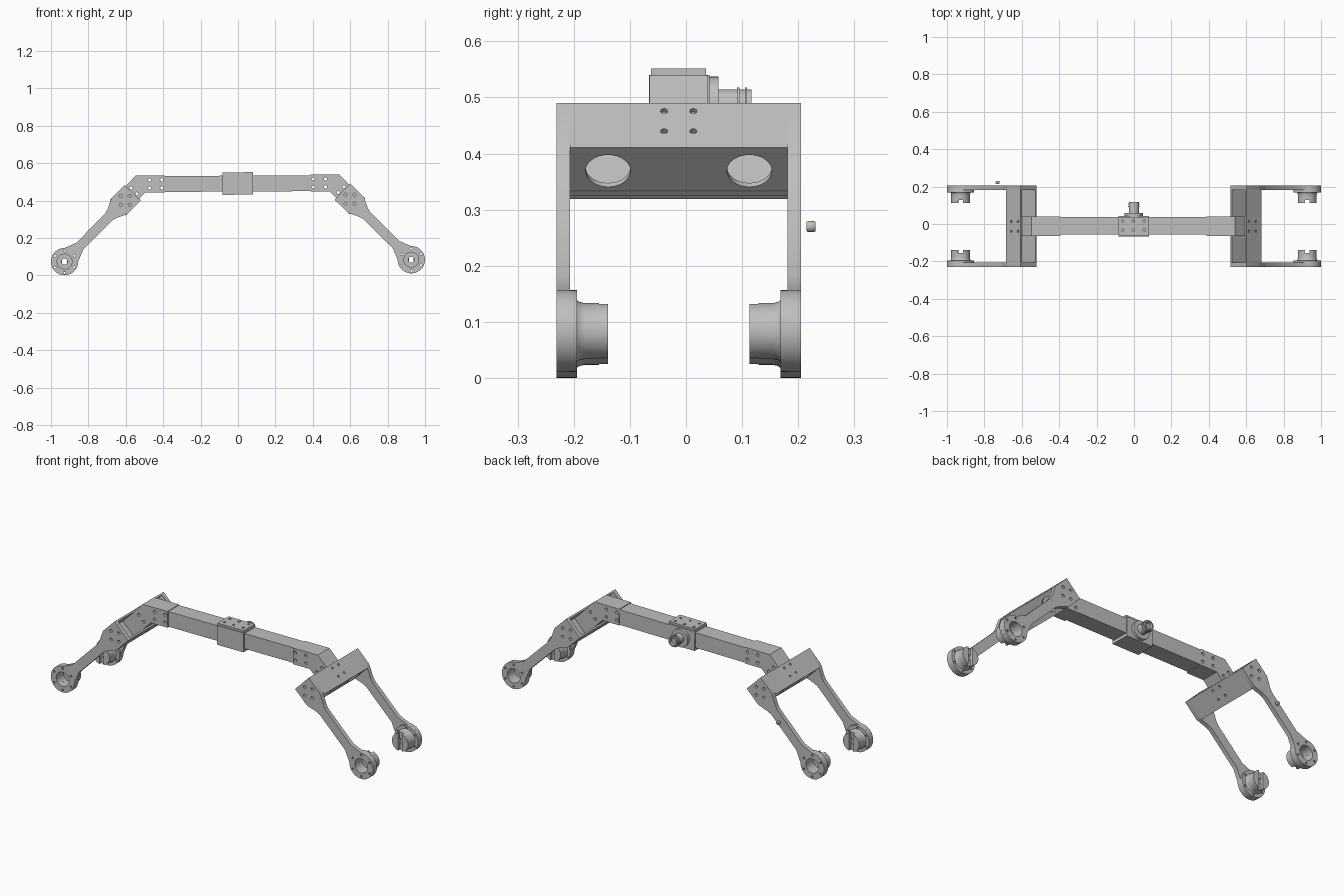
import bpy, bmesh
from math import sin, cos, pi, radians, acos
from mathutils import Matrix, Vector

cube = bpy.data.objects.get("Cube")
if cube:
    bpy.data.objects.remove(cube, do_unlink=True)

grey = bpy.data.materials.new("plain grey")
grey.use_nodes = True
grey.diffuse_color = (0.52, 0.52, 0.52, 1)
grey.node_tree.nodes["Principled BSDF"].inputs["Base Color"].default_value = grey.diffuse_color

TILT = Matrix.Rotation(-0.0055, 4, "Y")     # the frame leans very slightly
MID_Y = -0.013                              # centre line of the frame
FOOT_X, FOOT_Z = 0.927, 0.0785
R = 0.5 ** 0.5
parts = []


def frame(a, b, c, origin=(0, 0, 0)):
    """Matrix whose local axes are a, b, c."""
    m = Matrix((a, b, c)).transposed().to_4x4()
    m.translation = origin
    return m


def arc(radius, start, end, n, centre=(0, 0)):
    return [(centre[0] + radius * cos(start + (end - start) * i / n),
             centre[1] + radius * sin(start + (end - start) * i / n)) for i in range(n + 1)]


def circle(x, y, radius, n=16):
    return arc(radius, 0, 2 * pi, n, (x, y))[:-1]


def rect(x0, x1, y0, y1):
    return [(x0, y0), (x1, y0), (x1, y1), (x0, y1)]


def add(name, mesh, m):
    mesh.transform(TILT @ m)
    mesh.materials.clear()
    mesh.materials.append(grey)
    ob = bpy.data.objects.new(name, mesh)
    bpy.context.scene.collection.objects.link(ob)
    parts.append(ob)


def plate(name, loops, half, m):
    """Flat outline with holes, extruded by half to each side."""
    cu = bpy.data.curves.new(name, "CURVE")
    cu.dimensions = "2D"
    cu.fill_mode = "BOTH"
    cu.extrude = half
    for loop in loops:
        sp = cu.splines.new("POLY")
        sp.points.add(len(loop) - 1)
        for p, co in zip(sp.points, loop):
            p.co = (co[0], co[1], 0, 1)
        sp.use_cyclic_u = True
    tmp = bpy.data.objects.new(name, cu)
    bpy.context.scene.collection.objects.link(tmp)
    bpy.context.view_layer.update()
    mesh = bpy.data.meshes.new_from_object(tmp.evaluated_get(bpy.context.evaluated_depsgraph_get()))
    bpy.data.objects.remove(tmp)
    bpy.data.curves.remove(cu)
    bm = bmesh.new()
    bm.from_mesh(mesh)
    bmesh.ops.remove_doubles(bm, verts=bm.verts, dist=1e-5)
    bmesh.ops.recalc_face_normals(bm, faces=bm.faces)
    bm.to_mesh(mesh)
    bm.free()
    add(name, mesh, m)


def lathe(name, profile, m, closed=False):
    """Spin (radius, height) points round local z."""
    bm = bmesh.new()
    vs = [bm.verts.new((r, 0, z)) for r, z in profile]
    pairs = list(zip(vs, vs[1:])) + ([(vs[-1], vs[0])] if closed else [])
    es = [bm.edges.new(p) for p in pairs]
    bmesh.ops.spin(bm, geom=vs + es, axis=(0, 0, 1), cent=(0, 0, 0), angle=2 * pi, steps=40)
    bmesh.ops.remove_doubles(bm, verts=bm.verts, dist=1e-5)
    bmesh.ops.recalc_face_normals(bm, faces=bm.faces)
    mesh = bpy.data.meshes.new(name)
    bm.to_mesh(mesh)
    bm.free()
    add(name, mesh, m)


def box(name, x, y, z):
    plate(name, [rect(*x, *y)], (z[1] - z[0]) / 2, Matrix.Translation((0, 0, (z[0] + z[1]) / 2)))


# Arm plate outline, running from the foot centre up to the bracket
side = [(0.115, 0.026), (0.335, 0.026), (0.36, 0.033), (0.41, 0.057), (0.42, 0.06), (0.518, 0.06)]
arm = side + [(s, -v) for s, v in reversed(side)] + arc(0.073, -radians(45), -radians(315), 36)
bolts = [circle(0.06 * cos(a), 0.06 * sin(a), 0.006, 10)
         for a in [radians(45 + 60 * i) for i in range(6)]]
bore = circle(0, 0, 0.04, 32)
arm_holes = [circle(0.461 + d * 0.034, e * 0.034, 0.008, 12)
             for d, e in ((1, 0), (-1, 0), (0, 1), (0, -1))]
wall_holes = [circle(s, y, 0.0065, 12) for s in (0.446, 0.497) for y in (-0.026, 0.026)]


def leg(prefix, base):
    m = base @ frame((-R, 0, R), (R, 0, R), (0, 1, 0), (FOOT_X, 0, FOOT_Z))

    # Open channel bracket
    for label, v in (("upper", 0.055), ("lower", -0.055)):
        wall = m @ frame((1, 0, 0), (0, 0, 1), (0, -1, 0), (0, v, 0))
        plate(f"{prefix}_bracket_{label}_wall", [rect(0.405, 0.518, -0.194, 0.194)] + wall_holes,
              0.005, wall)
    end = m @ frame((0, 1, 0), (0, 0, 1), (1, 0, 0), (0.411, 0, 0))
    plate(f"{prefix}_bracket_end_wall",
          [rect(-0.05, 0.05, -0.194, 0.194)] + [circle(0, y, 0.04, 32) for y in (-0.126, 0.126)],
          0.005, end)

    for label, sg in (("first", -1), ("second", 1)):
        def at(d):
            return m @ Matrix.Translation((0, 0, sg * (0.218 - d)))
        # Arm with its foot flange
        plate(f"{prefix}_{label}_arm", [arm, bore] + bolts + arm_holes, 0.012, at(0.012))
        plate(f"{prefix}_{label}_foot_flange", [circle(0, 0, 0.073, 40), bore] + bolts,
              0.0065, at(0.0305))
        # Hollow hub with a slotted end
        hub = [(0.055, 0.037), (0.052, 0.041), (0.05, 0.05), (0.05, 0.076), (0.016, 0.076),
               (0.016, 0.066), (0.04, 0.066), (0.04, 0.037)]
        lathe(f"{prefix}_{label}_hub", [(r, sg * (0.218 - d)) for r, d in hub], m, True)
        span = acos(0.0125 / 0.05)
        for i, c in enumerate((radians(135), radians(-45))):
            plate(f"{prefix}_{label}_hub_jaw_{i + 1}", [arc(0.05, c - span, c + span, 20)],
                  0.008, at(0.084))

    # Bent joint linking the beam to the bracket
    def pt(s, v):
        return FOOT_X - s * R + v * R, FOOT_Z + s * R + v * R
    bend = [(0.39, 0.445), (0.494, 0.445), pt(0.418, -0.05), pt(0.418, 0.05),
            (0.544, 0.536), (0.39, 0.536)]
    holes = [circle(x, z, 0.0085, 12) for x in (0.405, 0.47) for z in (0.47, 0.513)]
    holes += [circle(*pt(0.53, v), 0.0085, 12) for v in (-0.02, 0.024)]
    plate(f"{prefix}_joint", [bend] + holes, 0.052,
          base @ frame((1, 0, 0), (0, 0, 1), (0, -1, 0)))


centre = Matrix.Translation((0, MID_Y, 0))
leg("plus_x", centre)
leg("minus_x", centre @ Matrix.Rotation(pi, 4, "Z"))

# Main beam and centre housing
box("main_beam", (-0.395, 0.395), (-0.057, 0.037), (0.448, 0.533))
box("housing", (-0.081, 0.083), (-0.066, 0.042), (0.431, 0.54))
cover = [rect(-0.081, 0.083, -0.062, 0.036)]
cover += [circle(x, y, 0.007, 12) for x in (-0.058, 0, 0.058) for y in (-0.032, 0.016)]
plate("housing_cover", cover, 0.0055, Matrix.Translation((0, 0, 0.5455)))

# Ribbed round connector on the back of the housing
spout = [(0, 0.04), (0.05, 0.04), (0.05, 0.058), (0.027, 0.058)]
for y in (0.091, 0.105):
    spout += [(0.027, y), (0.031, y), (0.031, y + 0.004), (0.027, y + 0.004)]
spout += [(0.027, 0.117), (0.02, 0.117), (0.02, 0.1), (0, 0.1)]
to_back = Matrix.Rotation(-pi / 2, 4, "X")
lathe("connector", spout, Matrix.Translation((0.002, 0, 0.487)) @ to_back)

# Small loose pin beside one arm
pin = [(0, 0.215), (0.008, 0.215), (0.01, 0.218), (0.01, 0.228), (0.008, 0.231), (0, 0.231)]
lathe("pin", pin, Matrix.Translation((-0.728, 0, 0.274)) @ to_back)

bpy.ops.object.select_all(action="DESELECT")
for ob in parts:
    ob.select_set(True)
bpy.context.view_layer.objects.active = parts[0]
bpy.ops.object.shade_smooth_by_angle(angle=radians(35))
